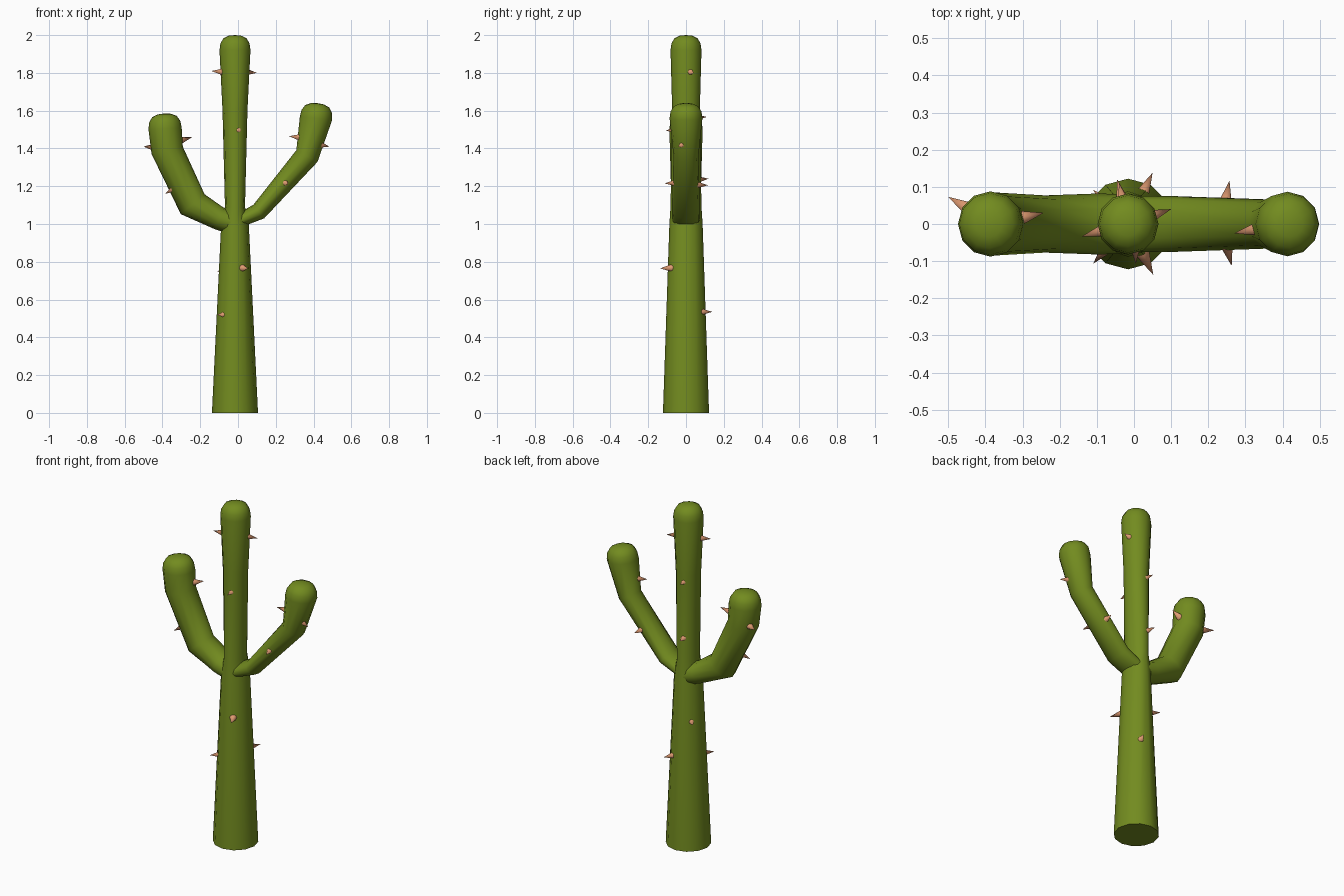
import bpy, bmesh, math
from mathutils import Vector

if "Cube" in bpy.data.objects:
    bpy.data.objects.remove(bpy.data.objects["Cube"])

SIDES = 12


def material(name, rgb):
    m = bpy.data.materials.new(name)
    m.diffuse_color = (*rgb, 1)
    m.use_nodes = True
    m.node_tree.nodes["Principled BSDF"].inputs["Base Color"].default_value = m.diffuse_color
    return m


green = material("cactus_green", (0.17, 0.26, 0.014))
tan = material("spine_tan", (0.75, 0.33, 0.17))


def finish(bm, name, mat, angle):
    bmesh.ops.recalc_face_normals(bm, faces=bm.faces)
    me = bpy.data.meshes.new(name)
    bm.to_mesh(me)
    bm.free()
    me.materials.append(mat)
    ob = bpy.data.objects.new(name, me)
    bpy.context.collection.objects.link(ob)
    bpy.ops.object.select_all(action='DESELECT')
    ob.select_set(True)
    bpy.context.view_layer.objects.active = ob
    bpy.ops.object.shade_smooth_by_angle(angle=math.radians(angle))
    return ob


def limb(name, stations, cap):
    """Tube through (x, z, in-plane radius, y radius, lean in degrees), rounded at the end."""
    stations = list(stations)
    x, z, rx, ry, lean = stations[-1]
    t = math.radians(lean)
    for h, s in ((0.45, 0.94), (0.8, 0.74), (0.96, 0.4)):
        stations.append((x + math.sin(t) * h * cap, z + math.cos(t) * h * cap, rx * s, ry * s, lean))
    bm = bmesh.new()
    rings = []
    for sx, sz, a, b, deg in stations:
        u = Vector((math.cos(math.radians(deg)), 0, -math.sin(math.radians(deg))))
        ring = []
        for i in range(SIDES):
            ang = 2 * math.pi * i / SIDES
            ring.append(bm.verts.new(Vector((sx, 0, sz)) + u * a * math.cos(ang)
                                     + Vector((0, b * math.sin(ang), 0))))
        rings.append(ring)
    for lo, hi in zip(rings, rings[1:]):
        for i in range(SIDES):
            j = (i + 1) % SIDES
            bm.faces.new((lo[i], lo[j], hi[j], hi[i]))
    bm.faces.new(rings[0])
    tip = bm.verts.new((x + math.sin(t) * cap, 0, z + math.cos(t) * cap))
    for i in range(SIDES):
        bm.faces.new((rings[-1][i], rings[-1][(i + 1) % SIDES], tip))
    return finish(bm, name, green, 60)


# Trunk, pinched where the arms join
C = -0.016
limb("trunk", [(C, 0, 0.122, 0.122, 0), (C, 1.0, 0.073, 0.088, 0), (C, 1.09, 0.053, 0.082, 0),
               (C, 1.6, 0.066, 0.073, 0), (C, 1.92, 0.082, 0.082, 0)], 0.08)

# Arms
limb("right_arm", [(-0.01, 1.01, 0.035, 0.075, 60), (0.11, 1.066, 0.046, 0.075, 52),
                   (0.365, 1.36, 0.064, 0.066, 29), (0.413, 1.56, 0.086, 0.087, 6)], 0.08)
limb("left_arm", [(-0.01, 1.0, 0.062, 0.08, -75), (-0.10, 1.03, 0.062, 0.082, -70),
                  (-0.24, 1.105, 0.082, 0.077, -40), (-0.375, 1.39, 0.085, 0.085, -13),
                  (-0.386, 1.505, 0.088, 0.088, -3)], 0.08)

# Spines: tip position, then the (x, z) point on the limb axis it grows from
SPINES = [
    ((-0.14, -0.033, 1.81), (C, 1.80)), ((0.10, 0.04, 1.80), (C, 1.81)),
    ((0.005, -0.108, 1.495), (0.0, 1.50)), ((-0.04, 0.11, 1.567), (C, 1.56)),
    ((-0.045, 0.12, 1.24), (C, 1.23)), ((0.052, -0.137, 0.765), (C, 0.77)),
    ((-0.11, 0.092, 0.75), (C, 0.75)), ((0.05, 0.138, 0.535), (C, 0.535)),
    ((-0.11, -0.107, 0.52), (C, 0.52)),
    ((-0.50, 0.073, 1.41), (-0.375, 1.40)), ((-0.243, 0.03, 1.46), (-0.38, 1.42)),
    ((-0.385, -0.05, 1.16), (-0.29, 1.22)),
    ((0.27, -0.025, 1.465), (0.40, 1.45)), ((0.485, -0.04, 1.41), (0.38, 1.43)),
    ((0.263, -0.113, 1.215), (0.235, 1.22)), ((0.257, 0.117, 1.205), (0.235, 1.21)),
]
bm = bmesh.new()
for tip, (ax, az) in SPINES:
    tip = Vector(tip)
    d = (tip - Vector((ax, 0, az))).normalized()
    made = bmesh.ops.create_cone(bm, cap_ends=True, segments=8, radius1=0.022, radius2=0, depth=0.075)
    q = d.to_track_quat('Z', 'Y')
    for v in made["verts"]:
        v.co = q @ v.co + tip - d * 0.0375
bmesh.ops.remove_doubles(bm, verts=bm.verts, dist=1e-5)
finish(bm, "spines", tan, 50)
